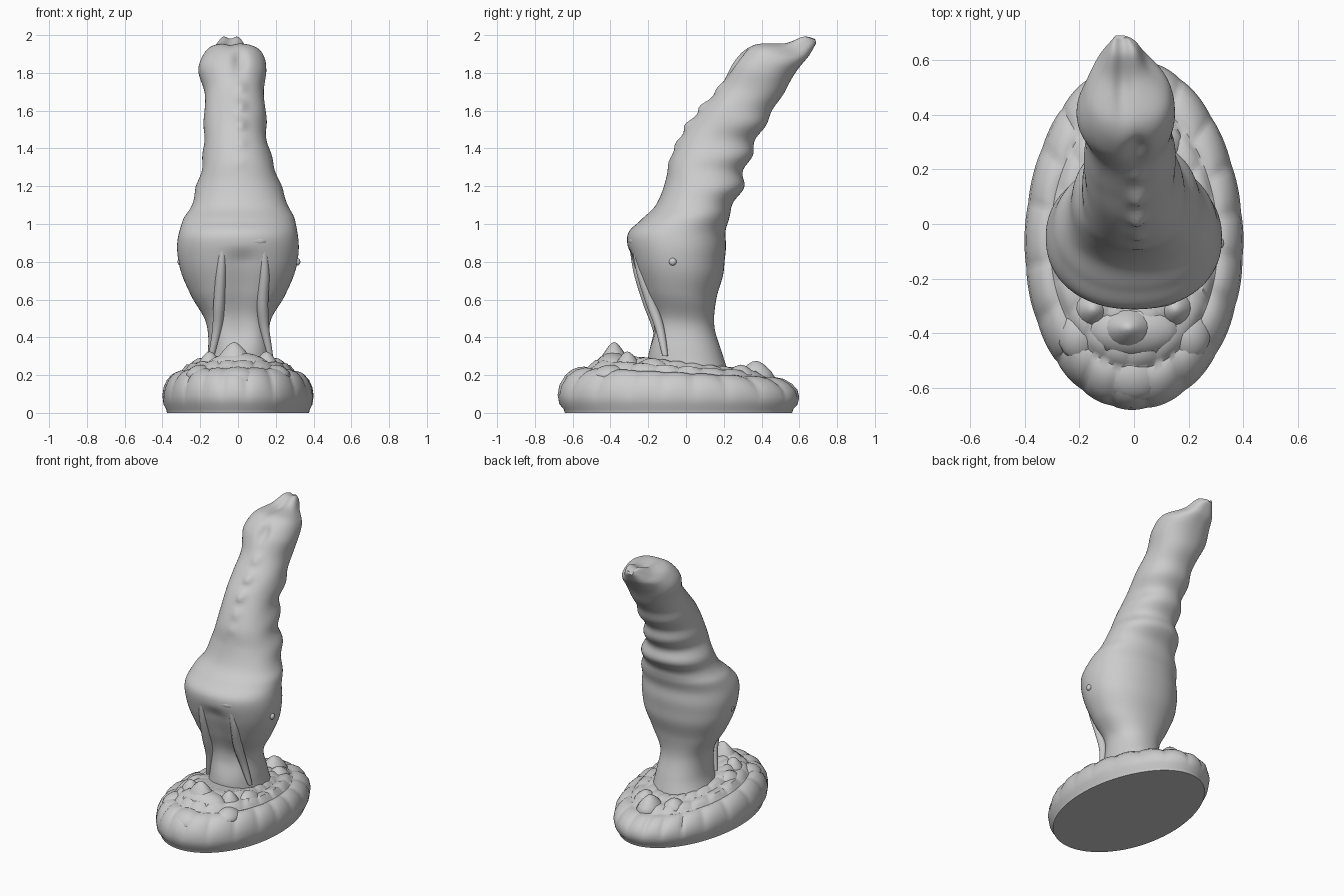
import bpy, bmesh, math
from math import sin, cos, pi, exp
from mathutils import Vector, Matrix

cube = bpy.data.objects.get("Cube")
if cube:
    bpy.data.objects.remove(cube, do_unlink=True)

grey = bpy.data.materials.new("matte grey")
grey.use_nodes = True
tone = (0.6, 0.6, 0.6, 1)
grey.diffuse_color = tone
shader = grey.node_tree.nodes["Principled BSDF"]
shader.inputs["Base Color"].default_value = tone
shader.inputs["Roughness"].default_value = 0.7


def finish(name, bm, angle=50):
    """Turn a bmesh into a smooth-shaded object with the grey material."""
    bmesh.ops.recalc_face_normals(bm, faces=bm.faces)
    mesh = bpy.data.meshes.new(name)
    bm.to_mesh(mesh)
    bm.free()
    mesh.materials.append(grey)
    obj = bpy.data.objects.new(name, mesh)
    bpy.context.collection.objects.link(obj)
    bpy.ops.object.select_all(action="DESELECT")
    obj.select_set(True)
    bpy.context.view_layer.objects.active = obj
    bpy.ops.object.shade_smooth_by_angle(angle=math.radians(angle))
    return obj


def loft(name, rings):
    """Skin a list of closed rings and cap both ends."""
    bm = bmesh.new()
    loops = [[bm.verts.new(p) for p in ring] for ring in rings]
    count = len(loops[0])
    for low, high in zip(loops, loops[1:]):
        for i in range(count):
            j = (i + 1) % count
            bm.faces.new((low[i], low[j], high[j], high[i]))
    bm.faces.new(loops[0][::-1])
    bm.faces.new(loops[-1])
    return finish(name, bm)


def spline(points, steps):
    """Catmull-Rom interpolation through rows of numbers."""
    rows = [Vector(p) for p in points]
    rows = [rows[0]] + rows + [rows[-1]]
    out = []
    for a, b, c, d in zip(rows, rows[1:], rows[2:], rows[3:]):
        for k in range(steps):
            t = k / steps
            out.append(b + (c - a) * (t / 2) + (a * 2 - b * 5 + c * 4 - d) * (t * t / 2)
                       + (b * 3 - a - c * 3 + d) * (t ** 3 / 2))
    return out + [rows[-1]]


def bump(value, centre, width):
    return exp(-((value - centre) / width) ** 2)


def power(value, exponent):
    return math.copysign(abs(value) ** exponent, value)


# Column: front y, front z, back y, back z, left edge x, right edge x
sections = [
    (-.2, .2, .23, .2, -.2, .2),
    (-.2, .33, .19, .32, -.16, .18),
    (-.19, .5, .15, .46, -.17, .17),
    (-.24, .65, .16, .6, -.25, .25),
    (-.29, .8, .2, .75, -.31, .31),
    (-.31, .94, .21, .9, -.32, .32),
    (-.24, 1.02, .22, 1.02, -.29, .3),
    (-.16, 1.1, .24, 1.08, -.25, .27),
    (-.11, 1.22, .29, 1.17, -.22, .23),
    (-.08, 1.35, .31, 1.27, -.19, .19),
    (.01, 1.52, .36, 1.41, -.18, .15),
    (.1, 1.63, .42, 1.53, -.18, .15),
    (.19, 1.74, .49, 1.65, -.175, .135),
    (.26, 1.87, .55, 1.75, -.21, .15),
    (.36, 1.95, .6, 1.83, -.18, .13),
    (.52, 1.96, .65, 1.89, -.13, .05),
    (.62, 2, .68, 1.94, -.09, .01),
    (.68, 1.99, .69, 1.96, -.07, -.03),
]


def column_ring(row):
    fy, fz, by, bz, left, right = row
    tip = min(1, max(0, (fy - .3) * 5))       # squarer towards the tip
    ring = []
    for i in range(80):
        a = 2 * pi * i / 80
        s, c = sin(a), -cos(a)                # c = -1 at the front, +1 at the back
        x = (left + right) / 2 + (right - left) / 2 * power(s, .92 - .2 * tip)
        t = (1 + power(c, .92 - .25 * tip)) / 2
        y, z = fy + (by - fy) * t, fz + (bz - fz) * t
        # shallow ribs around the back and sides
        rib = .008 * sin(z * 38) * max(0, c + .6) * bump(z, 1.3, .35)
        x, y = x + rib * s, y + rib * c
        if c < 0:
            # recessed panel under the front shelf
            y += .025 * bump(x, .02, .08) * min(1, max(0, .88 - z) * 14) * min(1, max(0, z - .3) * 8)
            # stepped crest up the front
            crest = bump(z, 1.58, .2) * bump(x, .015, .03)
            y -= crest * (.012 + .014 * sin(z * 2 * pi / .1))
            # cleft between the two lobes of the head
            y -= .035 * c * bump(x, .01, .035) * bump(z, 1.86, .06)
            # hollow along the top of the beak
            z -= .02 * tip * bump(x, -.04, .03) * -c
        ring.append((x, y, z))
    return ring


loft("column", [column_ring(r) for r in spline(sections, 8)])

# Base: lobed oval plinth, (scale, height, lobe strength) from bottom to top
profile = [(.94, 0, 0), (.95, .02, 0), (.985, .045, .1), (1, .09, .4), (.985, .135, .7),
           (.94, .175, .8), (.87, .205, .8), (.8, .215, .5), (.765, .21, 0), (.74, .225, -.5),
           (.69, .25, -.7), (.62, .25, -.7), (.57, .245, 0), (.53, .265, .5),
           (.47, .275, .6), (.4, .265, .3), (.3, .26, 0)]


def base_ring(row):
    scale, height, strength = row
    ring = []
    for i in range(200):
        a = 2 * pi * i / 200
        # creases between lobes; the inner row is staggered by half a lobe
        shift = pi / 2 if strength < 0 else 0
        phase = a * 10 + .5 * sin(a * 3) + shift
        crease = abs(strength) * (1 - abs(cos(phase)) ** .5)
        r = scale * (1 - .025 * crease)
        z = height * (1 - .12 * sin(a) * min(1, height * 6)) - .018 * crease
        ring.append((.4 * r * cos(a) * (1 - .05 * sin(a)), -.04 + .64 * r * sin(a), max(0, z)))
    return ring


loft("base", [base_ring(r) for r in profile])


def pebble(name, centre, size, point=0.0, tilt=0.0):
    """Rounded lump; point sharpens the top into a peak."""
    bm = bmesh.new()
    bmesh.ops.create_uvsphere(bm, u_segments=16, v_segments=10, radius=1)
    for v in bm.verts:
        if v.co.z > 0:
            v.co.xy *= 1 - point * v.co.z
    place = Matrix.Translation(centre) @ Matrix.Rotation(tilt, 4, "X")
    bm.transform(place @ Matrix.Diagonal((*size, 1)))
    return finish(name, bm)


# Scales rising on the base, front and back
pebble("front_scale", (0, -.39, .25), (.17, .1, .07), .1, .15)
pebble("front_peak", (-.02, -.38, .27), (.1, .08, .105), .5)
pebble("front_lower_scale", (0, -.54, .17), (.12, .11, .075), .1)
pebble("back_peak", (.02, .37, .19), (.08, .1, .085), .4)
for side, label in ((1, "left"), (-1, "right")):
    pebble(label + "_front_peak", (.15 * side, -.31, .24), (.07, .07, .085), .4)
    pebble(label + "_front_scale", (.2 * side, -.4, .2), (.08, .1, .055), .2)
    pebble(label + "_side_scale", (.2 * side, -.18, .23), (.07, .1, .06), .3)
    pebble(label + "_back_scale", (.11 * side, .29, .2), (.07, .08, .055), .4)


def tube(name, points, radius):
    """Tapered round ridge along a path."""
    path = spline(points, 6)
    rings = []
    for k, p in enumerate(path):
        r = radius * (.5 + .5 * sin(pi * k / (len(path) - 1)))
        rings.append([p + Vector((r * cos(i * pi / 5), r * sin(i * pi / 5), 0)) for i in range(10)])
    return loft(name, rings)


# Ridges framing the front panel
tube("right_ridge", [(-.08, -.285, .9), (-.09, -.255, .75), (-.1, -.2, .58),
                     (-.11, -.155, .45), (-.14, -.13, .3)], .03)
tube("left_ridge", [(.13, -.275, .92), (.14, -.24, .75), (.13, -.185, .58),
                    (.14, -.14, .45), (.17, -.11, .3)], .03)

# Folded shelf lip above the panel
pebble("shelf_lip", (.03, -.277, .91), (.13, .032, .035))

# Small knots on the sides of the bulb
for x, y, z in ((.315, -.07, .8), (.305, -.03, .9), (-.305, -.07, .8), (-.305, -.03, .9)):
    pebble("side_knot", (x, y, z), (.015, .02, .02))
